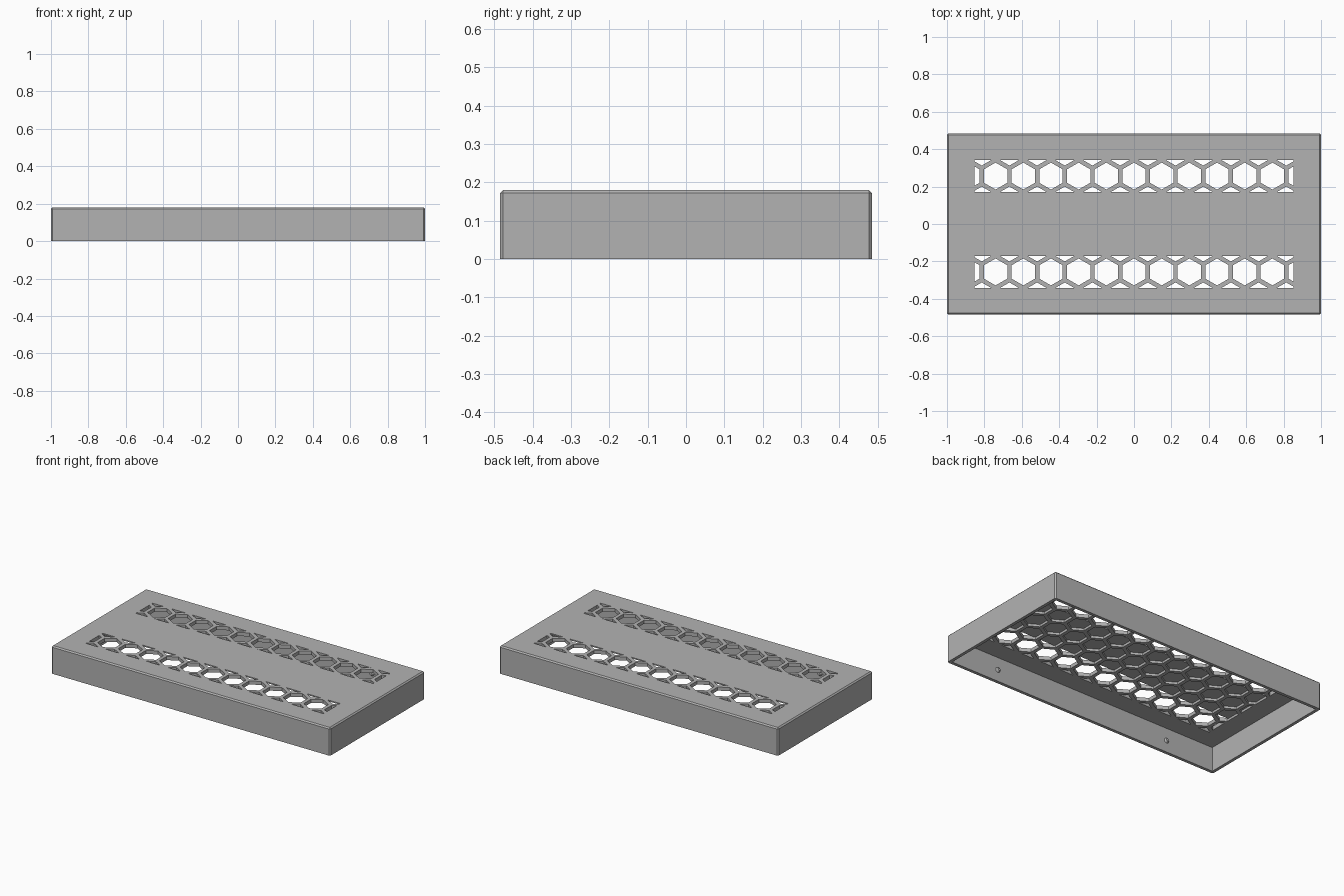
import bpy, bmesh, math
from mathutils import Vector

if "Cube" in bpy.data.objects:
    bpy.data.objects.remove(bpy.data.objects["Cube"])

LX, LY, H = 1.0, 0.485, 0.18      # half length, half width, height
WALL, CEIL, POCKET = 0.02, 0.157, 0.172
PITCH, R = 0.148, 0.072           # honeycomb spacing and hexagon radius
GX, GY0, GY1 = 0.852, 0.17, 0.341 # grille limits

grey = bpy.data.materials.new("mid grey")
grey.diffuse_color = (0.45, 0.45, 0.45, 1)
grey.use_nodes = True
grey.node_tree.nodes["Principled BSDF"].inputs["Base Color"].default_value = grey.diffuse_color


def make_object(name, bm, helper=False):
    bmesh.ops.recalc_face_normals(bm, faces=bm.faces)
    me = bpy.data.meshes.new(name)
    bm.to_mesh(me)
    bm.free()
    me.materials.append(grey)
    ob = bpy.data.objects.new(name, me)
    bpy.context.collection.objects.link(ob)
    ob.hide_render = helper
    return ob


def box(bm, lo, hi):
    verts = bmesh.ops.create_cube(bm, size=1)["verts"]
    for v in verts:
        v.co = Vector([l + (c + 0.5) * (h - l) for c, l, h in zip(v.co, lo, hi)])


def clip(poly, axis, limit, sign):
    """Keep the part of a polygon where sign * coordinate <= sign * limit."""
    out = []
    for a, b in zip(poly, poly[1:] + poly[:1]):
        da, db = sign * (a[axis] - limit), sign * (b[axis] - limit)
        if da <= 0:
            out.append(a)
        if da * db < 0:
            out.append(a.lerp(b, da / (da - db)))
    return out


def honeycomb(bm, y0, y1, z0, z1):
    """Hexagonal prisms trimmed to a rectangle."""
    for row in range(-3, 4):
        for col in range(-7, 8):
            c = Vector(((col + 0.5 * (row % 2)) * PITCH, row * PITCH * math.sqrt(0.75)))
            poly = [c + R * Vector((math.sin(k * math.pi / 3), math.cos(k * math.pi / 3)))
                    for k in range(6)]
            for axis, limit, sign in ((0, GX, 1), (0, -GX, -1), (1, y1, 1), (1, y0, -1)):
                poly = clip(poly, axis, limit, sign)
            if len(poly) < 3:
                continue
            low = [bm.verts.new((p.x, p.y, z0)) for p in poly]
            top = [bm.verts.new((p.x, p.y, z1)) for p in poly]
            bm.faces.new(low[::-1])
            bm.faces.new(top)
            n = len(poly)
            for i in range(n):
                j = (i + 1) % n
                bm.faces.new((low[i], low[j], top[j], top[i]))


# Outer shell with small chamfers on the top and upright edges
bm = bmesh.new()
box(bm, (-LX, -LY, 0), (LX, LY, H))
edges = [e for e in bm.edges if max(v.co.z for v in e.verts) > 0.1]
bmesh.ops.bevel(bm, geom=edges, offset=0.008, segments=1, affect='EDGES')
cover = make_object("cover", bm)

# Hollow underside
bm = bmesh.new()
box(bm, (-LX + WALL, -LY + WALL, -0.1), (LX - WALL, LY - WALL, CEIL))
cavity = make_object("cavity_cutter", bm, True)

# Blind honeycomb pockets under the solid middle strip
bm = bmesh.new()
honeycomb(bm, -GY0 - 0.0005, GY0 + 0.0005, 0.1, POCKET)
pockets = make_object("pocket_cutter", bm, True)

# Open honeycomb grilles along both long sides
bm = bmesh.new()
honeycomb(bm, GY0, GY1, 0.1, 0.25)
honeycomb(bm, -GY1, -GY0, 0.1, 0.25)
vents = make_object("vent_cutter", bm, True)

for cutter in (cavity, pockets, vents):
    mod = cover.modifiers.new(cutter.name, 'BOOLEAN')
    mod.operation = 'DIFFERENCE'
    mod.solver = 'MANIFOLD'
    mod.object = cutter
bpy.context.view_layer.update()
result = bpy.data.meshes.new_from_object(
    cover.evaluated_get(bpy.context.evaluated_depsgraph_get()))
cover.modifiers.clear()
cover.data = result
for cutter in (cavity, pockets, vents):
    bpy.data.objects.remove(cutter)

# Small snap bumps on the inside of the long walls
bm = bmesh.new()
for x in (-0.635, 0.635):
    for side in (-1, 1):
        verts = bmesh.ops.create_cone(bm, cap_ends=True, segments=16,
                                      radius1=0.018, radius2=0.009, depth=0.014)["verts"]
        for v in verts:
            v.co = Vector((x + v.co.x, side * (LY - WALL - 0.005 - v.co.z), 0.075 + v.co.y))
make_object("snap_bumps", bm)
